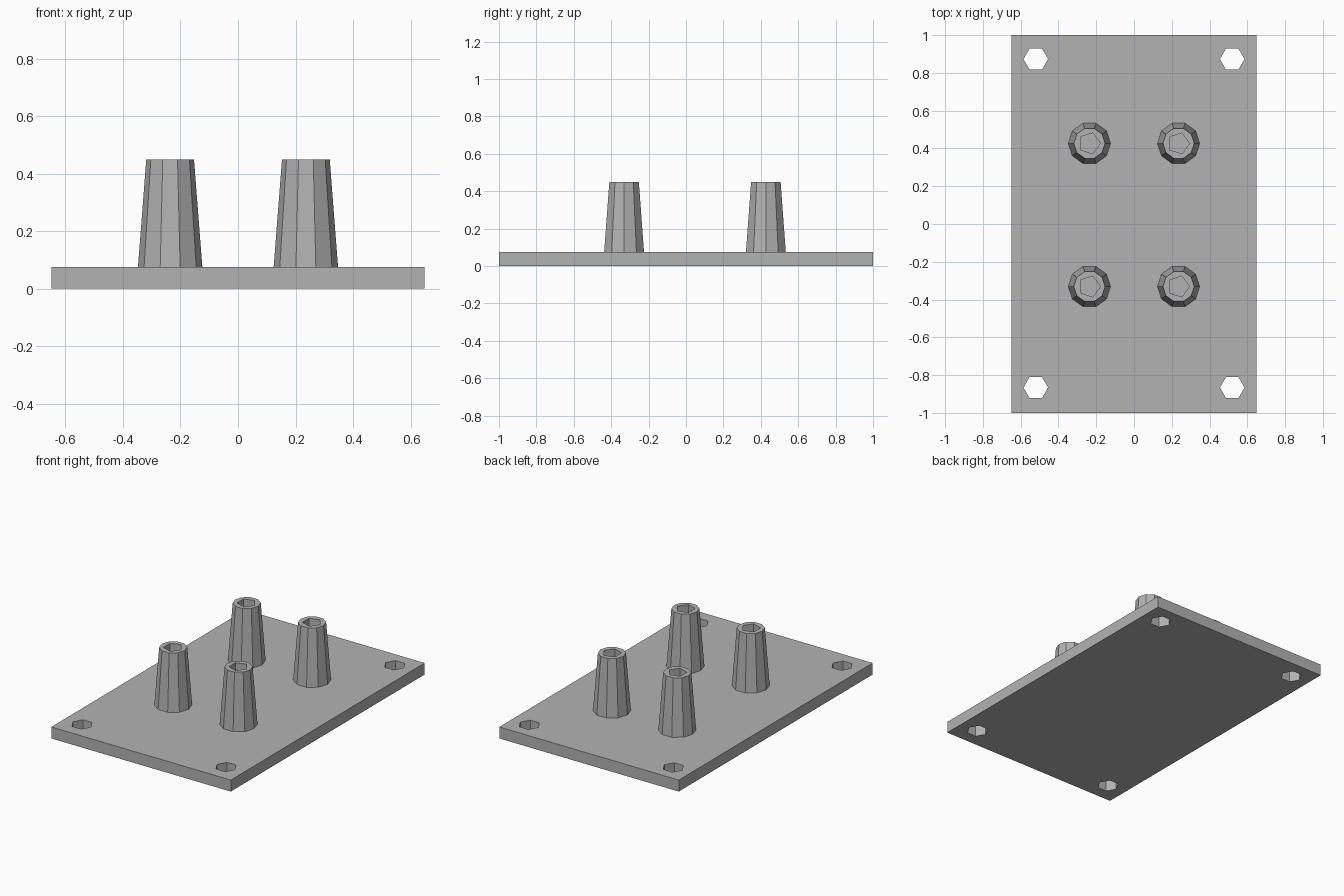
import bpy

cube = bpy.data.objects.get("Cube")
if cube:
    bpy.data.objects.remove(cube, do_unlink=True)

PLATE_TOP, POST_TOP = 0.075, 0.45

grey = bpy.data.materials.new("plain_grey")
grey.use_nodes = True
colour = (0.45, 0.45, 0.45, 1)
grey.diffuse_color = colour
grey.node_tree.nodes["Principled BSDF"].inputs["Base Color"].default_value = colour


def prism(name, sides, r_low, r_high, x, y, z_low, z_high):
    """Upright tapered prism with one corner pointing to +x."""
    bpy.ops.mesh.primitive_cone_add(
        vertices=sides, radius1=r_low, radius2=r_high, depth=z_high - z_low,
        location=(x, y, (z_low + z_high) / 2), rotation=(0, 0, -1.5707963))
    ob = bpy.context.object
    ob.name = name
    ob.data.materials.append(grey)
    return ob


def cut(target, cutter):
    """Subtract the cutter, bake the result and remove the cutter."""
    cutter.hide_render = True
    mod = target.modifiers.new("hole", 'BOOLEAN')
    mod.operation = 'DIFFERENCE'
    mod.solver = 'EXACT'
    mod.object = cutter
    bpy.context.view_layer.objects.active = target
    bpy.ops.object.modifier_apply(modifier=mod.name)
    bpy.data.objects.remove(cutter, do_unlink=True)


# Base plate
bpy.ops.mesh.primitive_cube_add(size=1, location=(0, 0, PLATE_TOP / 2))
plate = bpy.context.object
plate.name = "base_plate"
plate.scale = (1.296, 2, PLATE_TOP)
bpy.ops.object.transform_apply(location=False, rotation=False, scale=True)
plate.data.materials.append(grey)

for side, sx in (("right", -1), ("left", 1)):
    # Hexagonal mounting holes through the corners
    for y in (-0.866, 0.873):
        cut(plate, prism("hole_cutter", 6, 0.065, 0.065, sx * 0.52, y, -0.1, 0.2))
    # Tapered ten-sided posts with five-sided sockets
    for end, y in (("front", -0.331), ("back", 0.427)):
        post = prism(f"{end}_{side}_post", 10, 0.112, 0.083,
                     sx * 0.236, y, PLATE_TOP, POST_TOP)
        cut(post, prism("socket_cutter", 5, 0.058, 0.058,
                        sx * 0.236, y, PLATE_TOP + 0.005, POST_TOP + 0.1))
